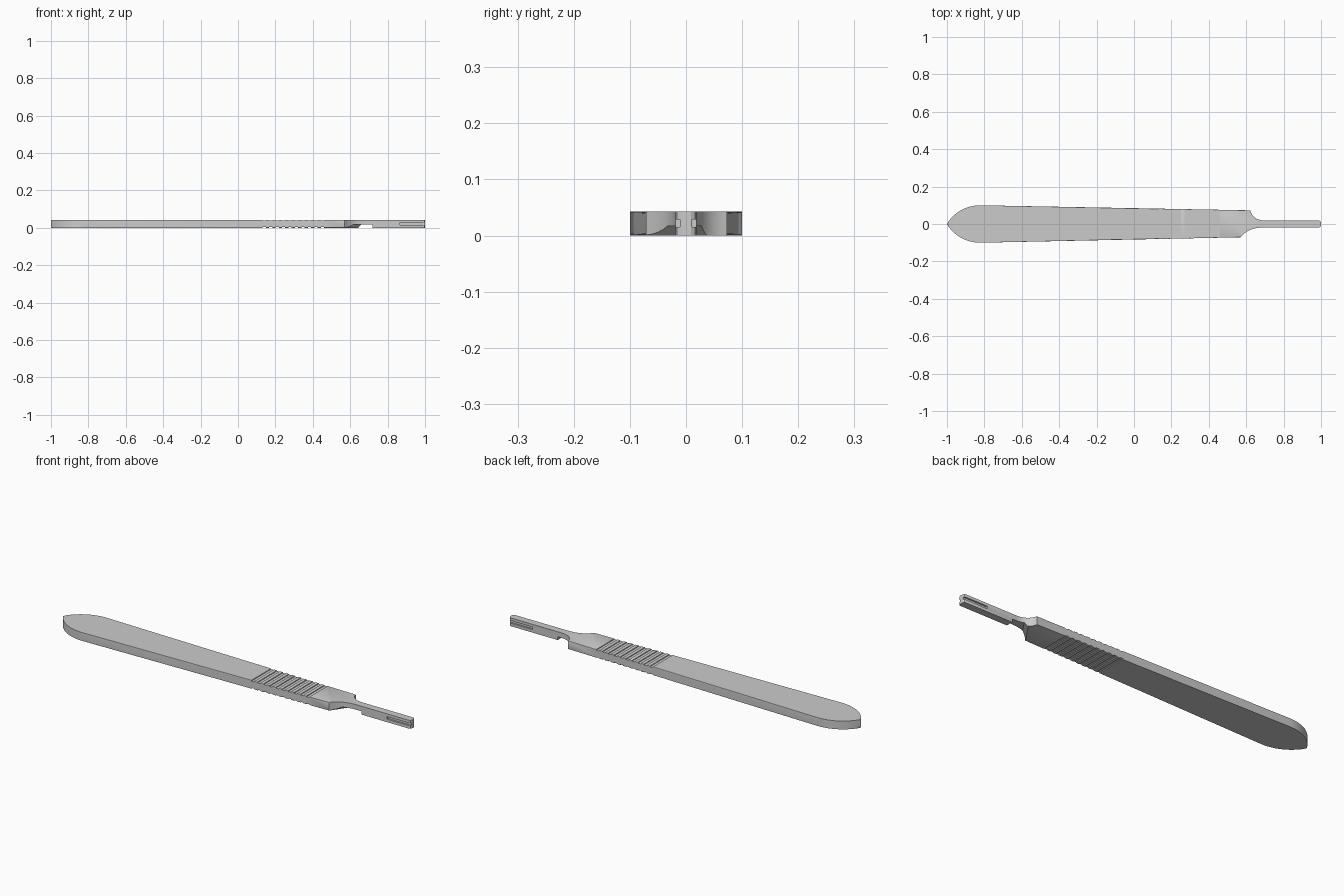
import bpy, bmesh, math

if "Cube" in bpy.data.objects:
    bpy.data.objects.remove(bpy.data.objects["Cube"])

H = 0.043  # handle thickness


def prism(bm, pts, z0, z1):
    """Extrude a top-view outline between two heights; returns the new geometry."""
    n = len(pts)
    lo = [bm.verts.new((x, y, z0)) for x, y in pts]
    hi = [bm.verts.new((x, y, z1)) for x, y in pts]
    caps = [bm.faces.new(lo[::-1]), bm.faces.new(hi)]
    for i in range(n):
        j = (i + 1) % n
        bm.faces.new((lo[i], lo[j], hi[j], hi[i]))
    return caps, lo, hi


def finish(bm, name):
    bmesh.ops.recalc_face_normals(bm, faces=bm.faces)
    me = bpy.data.meshes.new(name)
    bm.to_mesh(me)
    bm.free()
    ob = bpy.data.objects.new(name, me)
    bpy.context.collection.objects.link(ob)
    return ob


def box(bm, x0, x1, y0, y1, z0, z1):
    prism(bm, [(x0, y0), (x1, y0), (x1, y1), (x0, y1)], z0, z1)


def bezier(a, b, c, d, n=10):
    """Points on a cubic curve, including both ends."""
    out = []
    for i in range(n + 1):
        t = i / n
        w = ((1 - t) ** 3, 3 * t * (1 - t) ** 2, 3 * t * t * (1 - t), t ** 3)
        out.append(tuple(sum(k * p[m] for k, p in zip(w, (a, b, c, d))) for m in (0, 1)))
    return out


def cut(target, cutter):
    cutter.hide_render = True
    bpy.context.view_layer.objects.active = target
    mod = target.modifiers.new("cut", 'BOOLEAN')
    mod.operation, mod.solver, mod.object = 'DIFFERENCE', 'EXACT', cutter
    bpy.ops.object.modifier_apply(modifier=mod.name)
    bpy.data.objects.remove(cutter)


# Handle: rounded butt, tapering grip, curved shoulders and narrow blade tang
NECK = 0.0187
butt = bezier((-1, 0), (-0.965, 0.06), (-0.90, 0.1), (-0.82, 0.1), 12)
lower_shoulder = bezier((0.57, -0.071), (0.605, -0.03), (0.64, -NECK), (0.70, -NECK))
upper_shoulder = bezier((0.70, NECK), (0.655, NECK), (0.63, 0.04), (0.622, 0.073))
end = [(0.99, -NECK), (0.996, -0.016), (1.0, -0.009),
       (1.0, 0.009), (0.996, 0.016), (0.99, NECK)]
outline = ([(x, -y) for x, y in butt] + lower_shoulder + end
           + upper_shoulder + butt[:0:-1])
bm = bmesh.new()
caps, lo, hi = prism(bm, outline, 0, H)
rim = [e for f in caps for e in f.edges
       if sum(v.co.x for v in e.verts) / 2 < 0.56]
bmesh.ops.bevel(bm, geom=rim, offset=0.0025, segments=2, profile=0.5, affect='EDGES')
handle = finish(bm, "scalpel_handle")

# Finger-grip grooves across the top and bottom faces
bm = bmesh.new()
for i in range(10):
    x = 0.132 + i * 0.0345
    for z0, z1 in ((-0.02, 0.004), (H - 0.004, H + 0.02)):
        box(bm, x, x + 0.017, -0.15, 0.15, z0, z1)
cut(handle, finish(bm, "groove_cutter"))

# Blade slots along both sides of the tang
bm = bmesh.new()
for s in (-1, 1):
    y0, y1 = sorted((s * 0.0105, s * 0.05))
    box(bm, 0.865, 1.05, y0, y1, 0.0155, 0.0285)
cut(handle, finish(bm, "slot_cutter"))

# Underside notch with a slanted ramp into the shoulders
D = 0.017
bm = bmesh.new()
caps, lo, hi = prism(bm, [(0.549, -0.10), (0.72, -0.10), (0.72, 0.10), (0.686, 0.10)], -D, D)
for v, (dx, dy) in ((lo[0], (-0.022, 0)), (lo[3], (-0.022, 0)),
                    (hi[0], (0.022, 0)), (hi[3], (0.022, 0))):
    v.co.x += dx
cut(handle, finish(bm, "notch_cutter"))

# Smooth the curved walls, keep crisp edges
bpy.ops.object.select_all(action='DESELECT')
handle.select_set(True)
bpy.context.view_layer.objects.active = handle
bpy.ops.object.shade_smooth_by_angle(angle=math.radians(25))
